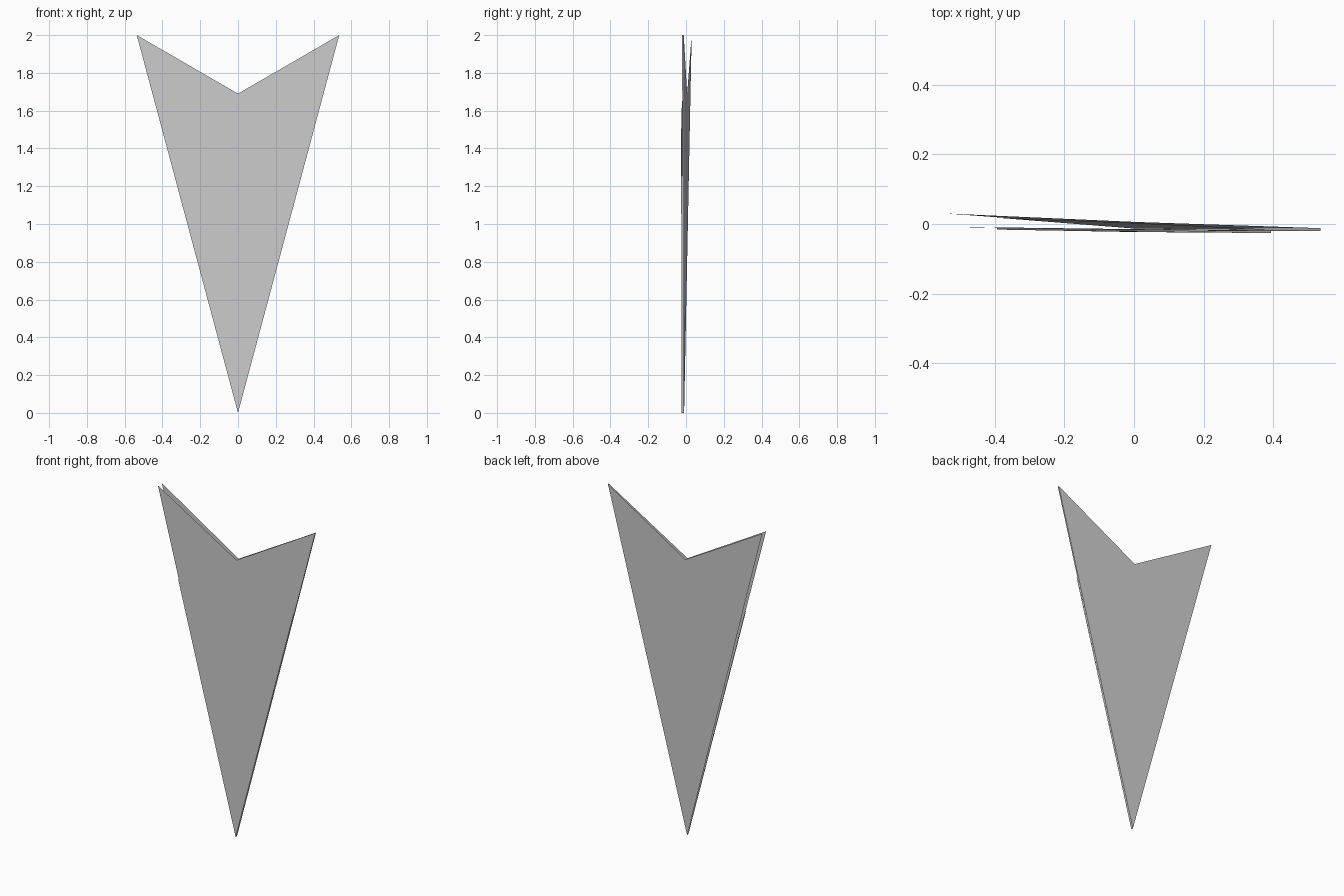
import bpy

if "Cube" in bpy.data.objects:
    bpy.data.objects.remove(bpy.data.objects["Cube"])

# Outline points (x, z) shared by all paper layers
TIP, NOTCH = (0.0, 0.0), (0.0, 1.69)
SHEET, FLAP = (0.536, 2.0), (0.394, 1.47)


def build(name, verts, faces):
    mesh = bpy.data.meshes.new(name)
    mesh.from_pydata(verts, [], faces)
    mesh.update()
    obj = bpy.data.objects.new(name, mesh)
    bpy.context.collection.objects.link(obj)
    return obj


def layer(name, corner, y_tip, y_left, y_right):
    """One paper layer: two mirrored triangles meeting on the centre crease."""
    x, z = corner
    k = NOTCH[1] / z
    y_notch = y_tip + ((y_left + y_right) / 2 - y_tip) * k
    verts = [(TIP[0], y_tip, TIP[1]), (x, y_right, z),
             (NOTCH[0], y_notch, NOTCH[1]), (-x, y_left, z)]
    return build(name, verts, [(0, 1, 2), (0, 2, 3)])


# Outer sheets, fanned open on the left side
layer("front_sheet", SHEET, -0.019, -0.008, -0.020)
layer("back_sheet", SHEET, -0.010, 0.030, -0.012)

# Shorter folded flaps lying against each sheet
layer("front_flap", FLAP, -0.023, -0.016, -0.026)
layer("back_flap", FLAP, -0.013, 0.018, -0.016)

# Narrow fold joining the sheets along the right edge
build("side_fold",
      [(0, -0.019, 0), (0, -0.010, 0),
       (SHEET[0], -0.012, SHEET[1]), (SHEET[0], -0.020, SHEET[1])],
      [(0, 3, 2, 1)])

# Narrow fold joining the front flap to the front sheet on both sides
for side, s, yf, ys in (("left", -1, -0.016, -0.010), ("right", 1, -0.026, -0.020)):
    x, z = FLAP
    build("flap_fold_" + side,
          [(0, -0.023, 0), (0, -0.019, 0), (s * x, ys, z), (s * x, yf, z)],
          [(0, 3, 2, 1)])
